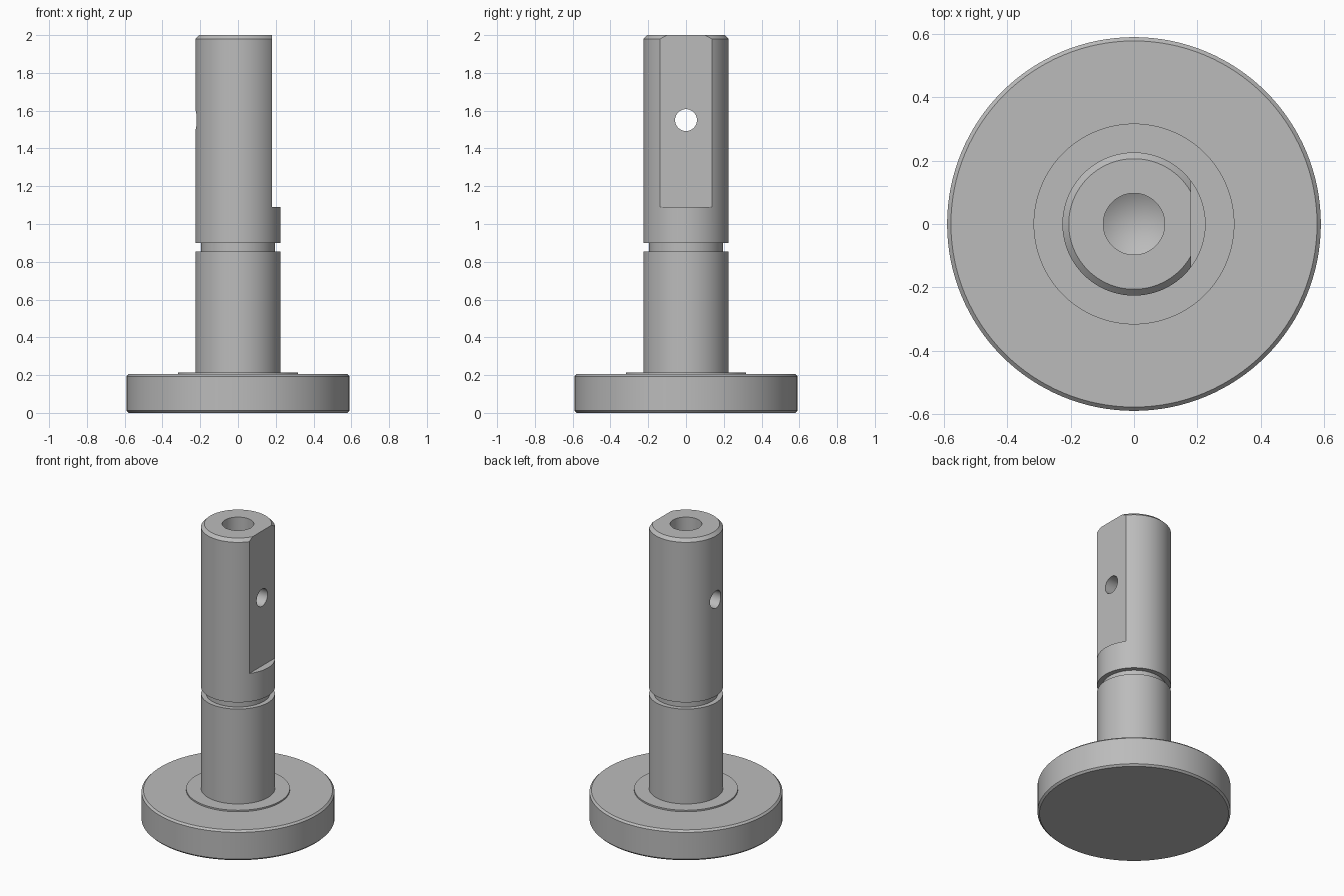
import bpy
import bmesh
from math import pi
from mathutils import Matrix, Vector

cube = bpy.data.objects.get("Cube")
if cube:
    bpy.data.objects.remove(cube, do_unlink=True)

steel = bpy.data.materials.new("steel grey")
steel.use_nodes = True
colour = (0.5, 0.5, 0.5, 1)
steel.diffuse_color = colour
steel.node_tree.nodes["Principled BSDF"].inputs["Base Color"].default_value = colour


def add_object(name, bm):
    bmesh.ops.recalc_face_normals(bm, faces=bm.faces)
    mesh = bpy.data.meshes.new(name)
    bm.to_mesh(mesh)
    bm.free()
    mesh.materials.append(steel)
    obj = bpy.data.objects.new(name, mesh)
    bpy.context.collection.objects.link(obj)
    return obj


def lathe(name, profile, steps=128):
    """Turn a closed (radius, height) profile around the z axis."""
    bm = bmesh.new()
    verts = [bm.verts.new((r, 0, z)) for r, z in profile]
    edges = [bm.edges.new(pair) for pair in zip(verts, verts[1:])]
    bmesh.ops.spin(bm, geom=verts + edges, cent=(0, 0, 0), axis=(0, 0, 1),
                   angle=2 * pi, steps=steps)
    bmesh.ops.remove_doubles(bm, verts=bm.verts, dist=0.0001)
    return add_object(name, bm)


def cut(target, cutter):
    """Subtract the cutter, apply the result and discard the cutter."""
    cutter.hide_render = True
    mod = target.modifiers.new("cut", "BOOLEAN")
    mod.operation = "DIFFERENCE"
    mod.solver = "EXACT"
    mod.object = cutter
    bpy.context.view_layer.objects.active = target
    bpy.ops.object.modifier_apply(modifier=mod.name)
    bpy.data.objects.remove(cutter, do_unlink=True)


# Round base with chamfered rims and a thin raised boss
base = lathe("base_flange", [
    (0, 0), (0.578, 0), (0.59, 0.012), (0.59, 0.193), (0.578, 0.205),
    (0.317, 0.205), (0.317, 0.215), (0, 0.215)])

# Shaft with ring groove, chamfered end and drilled blind bore
R, GROOVE, BORE = 0.226, 0.195, 0.097
shaft = lathe("shaft", [
    (0, 0.15), (R, 0.15), (R, 0.855), (GROOVE, 0.855), (GROOVE, 0.9),
    (R, 0.9), (R, 1.98), (0.206, 2), (BORE, 2), (BORE, 1.68), (0, 1.623)])

# Milled flat on the left side of the shaft end
bm = bmesh.new()
box = Matrix.Translation((0.38, 0, 1.59)) @ Matrix.Diagonal((0.4, 1, 1, 1))
bmesh.ops.create_cube(bm, size=1, matrix=box)
cut(shaft, add_object("flat_cutter", bm))

# Cross hole through the flat
bm = bmesh.new()
bmesh.ops.create_cone(
    bm, cap_ends=True, segments=48, radius1=0.058, radius2=0.058, depth=1,
    matrix=Matrix.Translation(Vector((0, 0, 1.55))) @ Matrix.Rotation(pi / 2, 4, "Y"))
cut(shaft, add_object("hole_cutter", bm))

# Smooth curved walls with crisp edges
for obj in (base, shaft):
    bpy.ops.object.select_all(action="DESELECT")
    obj.select_set(True)
    bpy.context.view_layer.objects.active = obj
    bpy.ops.object.shade_smooth_by_angle(angle=pi / 6)
